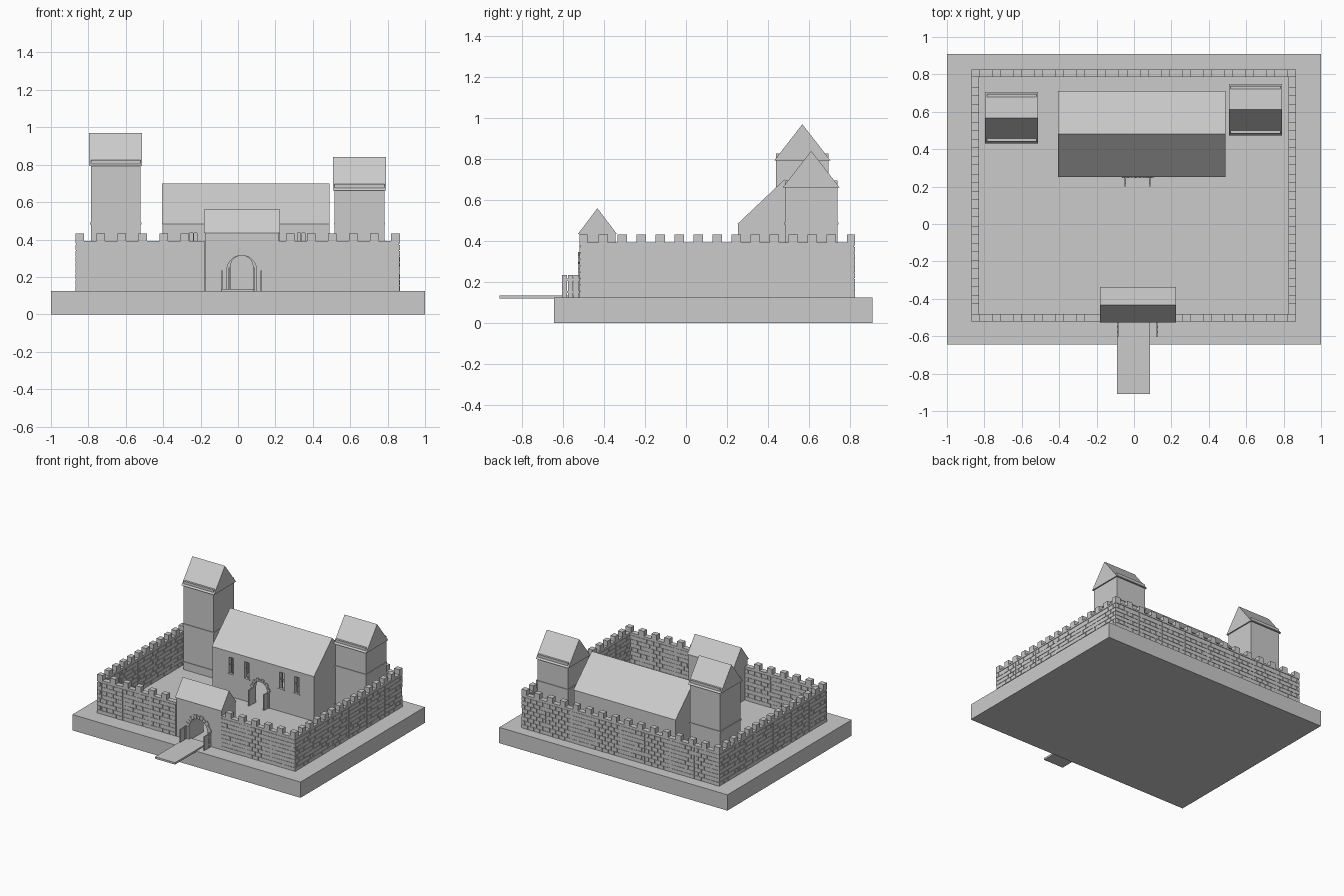
import bpy, math, random

if "Cube" in bpy.data.objects:
    bpy.data.objects.remove(bpy.data.objects["Cube"])
random.seed(4)

stone = bpy.data.materials.new("grey_stone")
stone.diffuse_color = (0.6, 0.6, 0.6, 1)
stone.use_nodes = True
stone.node_tree.nodes["Principled BSDF"].inputs["Base Color"].default_value = stone.diffuse_color


def mesh(name, verts, faces):
    me = bpy.data.meshes.new(name)
    me.from_pydata(verts, [], faces)
    me.materials.append(stone)
    ob = bpy.data.objects.new(name, me)
    bpy.context.collection.objects.link(ob)
    return ob


def boxes(name, items):
    """One object from boxes (x0, x1, y0, y1, z0, z1)."""
    verts, faces = [], []
    quads = [(0, 1, 3, 2), (4, 6, 7, 5), (0, 4, 5, 1), (2, 3, 7, 6), (0, 2, 6, 4), (1, 5, 7, 3)]
    for b in items:
        n = len(verts)
        verts += [(b[i], b[2 + j], b[4 + k]) for i in (0, 1) for j in (0, 1) for k in (0, 1)]
        faces += [tuple(n + q for q in f) for f in quads]
    return mesh(name, verts, faces)


def prisms(name, profiles, axis, a, b):
    """Extrude profiles: (y, z) along x, or (x, z) along y."""
    verts, faces = [], []
    for pts in profiles:
        n, m = len(verts), len(pts)
        for t in (a, b):
            verts += [(t, p, q) if axis == 'x' else (p, t, q) for p, q in pts]
        faces += [tuple(range(n, n + m)), tuple(range(n + 2 * m - 1, n + m - 1, -1))]
        faces += [(n + i, n + m + i, n + m + (i + 1) % m, n + (i + 1) % m) for i in range(m)]
    ob = mesh(name, verts, faces)
    import bmesh
    bm = bmesh.new()
    bm.from_mesh(ob.data)
    bmesh.ops.recalc_face_normals(bm, faces=bm.faces[:])
    bm.to_mesh(ob.data)
    bm.free()
    return ob


def gable_roof(name, x0, x1, y0, y1, z0, z1):
    return prisms(name, [[(y0, z0), (y1, z0), ((y0 + y1) / 2, z1)]], 'x', x0, x1)


def cut(ob, cutter):
    cutter.hide_render = True
    cutter.display_type = 'WIRE'
    mod = ob.modifiers.new("opening", 'BOOLEAN')
    mod.operation, mod.solver, mod.object = 'DIFFERENCE', 'EXACT', cutter


def arch_profile(cx, r, z0, spring):
    arc = [(cx + r * math.cos(math.pi * i / 12), spring + r * math.sin(math.pi * i / 12)) for i in range(13)]
    return [(cx + r, z0)] + arc + [(cx - r, z0)]


def arch_trim(name, cx, r, R, spring, y0, y1):
    """Ring of wedge stones, alternately long and short, with side posts."""
    def pt(rad, a):
        return (cx + rad * math.cos(a), spring + rad * math.sin(a))
    stones = []
    for i in range(11):
        a, b = math.pi * i / 11 + 0.015, math.pi * (i + 1) / 11 - 0.015
        q = R if i % 2 == 0 else R - 0.008
        stones.append([pt(r, a), pt(q, a), pt(q, b), pt(r, b)])
    for s in (-1, 1):
        u, v = cx + s * r, cx + s * (r + 0.018)
        stones.append([(u, G), (v, G), (v, spring), (u, spring)])
    prisms(name, stones, 'y', y0, y1)


def open_doors(name, xs, y0, y1, z1):
    n, items = 3, []
    w = (y1 - y0) / n
    for x in xs:
        items += [(x - .004, x + .004, y0 + i * w, y0 + (i + 1) * w - .003, G, z1) for i in range(n)]
        items += [(x - .003, x + .003, y0, y1, z, z + .012) for z in (G + .02, z1 - .03)]
    boxes(name, items)


G = 0.125          # courtyard level
X0, X1, Y0, Y1 = -0.87, 0.865, -0.52, 0.825
T, D = 0.04, 0.004  # wall thickness, brick relief
GX0, GX1 = -0.18, 0.22

# base and bridge
boxes("base", [(-1, 1, -0.645, 0.91, 0, G)])
boxes("bridge", [(-0.09, 0.085, -0.91, -0.5, 0.12, 0.135)])

# curtain walls: core and cap
runs = [('x', X0, GX0, Y0), ('x', GX1, X1, Y0), ('x', X0, X1, Y1 - T),
        ('y', Y0, Y1, X0), ('y', Y0, Y1, X1 - T)]


def oriented(ax, a, b, c, d, z0, z1):
    return (a, b, c, d, z0, z1) if ax == 'x' else (c, d, a, b, z0, z1)


core, cap = [], []
for ax, a, b, c in runs:
    e = 0 if ax == 'x' and c == Y0 else D
    a2, b2 = (a + D if a in (X0, Y0) else a), (b - D if b in (X1, Y1) else b)
    core.append(oriented(ax, a2, b2, c + D, c + T - D, G, 0.38))
    cap.append(oriented(ax, a, b, c, c + T, 0.379, 0.392))
boxes("wall_core", core)
boxes("wall_cap", cap)

# brick facing, split into panels by upright seams
bricks, rows = [], 8
h = (0.374 - G) / rows
for ax, a, b, c in runs:
    panels = max(3, round((b - a) / 0.23))
    w = (b - a) / panels
    for p in range(panels):
        lo, hi = a + p * w + .004 * (p > 0), a + (p + 1) * w - .004 * (p < panels - 1)
        n = max(2, round((hi - lo) / 0.055))
        s = (hi - lo) / n
        for r in range(rows):
            marks = [lo + s * i for i in range(n + 1)]
            if r % 2:
                marks = [lo] + [lo + s * (i + .5) for i in range(n)] + [hi]
            for u, v in zip(marks, marks[1:]):
                z = G + r * h
                g = random.uniform(0, .0015)
                bricks.append(oriented(ax, u, v - .003, c + g, c + D + .002, z, z + h - .003))
                bricks.append(oriented(ax, u, v - .003, c + T - D - .002, c + T - g, z, z + h - .003))
boxes("wall_bricks", bricks)

# battlements
merlons, m = [], 0.046
for i in range(16):
    x = X0 + i * (X1 - X0 - m) / 15
    for y in (Y0, Y1 - T):
        if y == Y0 and x + m > GX0 and x < GX1:
            continue
        merlons.append((x, x + m, y, y + T, 0.39, 0.432))
for i in range(1, 14):
    y = Y0 + i * (Y1 - Y0 - m) / 14
    merlons += [(x, x + T, y, y + m, 0.39, 0.432) for x in (X0, X1 - T)]
boxes("battlements", merlons)

# gatehouse with arched passage and open doors
gate = boxes("gatehouse", [(GX0 + .003, GX1, Y0, -0.345, G - .01, 0.436)])
cut(gate, prisms("gate_cutter", [arch_profile(0.02, 0.08, G, 0.235)], 'y', -0.6, -0.3))
gable_roof("gatehouse_roof", -0.182, 0.225, -0.527, -0.338, 0.435, 0.56)
arch_trim("gate_arch", 0.02, 0.08, 0.112, 0.235, Y0 - .006, Y0 + .01)
open_doors("gate_doors", (-0.086, 0.125), -0.605, Y0, 0.235)

# great hall, hollow, with arched doorway and four windows
HX0, HX1, HY0, HY1 = -0.403, 0.488, 0.255, 0.705
hall = boxes("hall", [(HX0, HX1, HY0, HY1, G - .01, 0.485)])
cut(hall, boxes("hall_hollow_cutter", [(HX0 + .03, HX1 - .03, HY0 + .03, HY1 - .03, G, 0.47)]))
cut(hall, prisms("hall_door_cutter", [arch_profile(0.02, 0.06, G, 0.255)], 'y', 0.2, 0.32))
wins = (-0.238, -0.1, 0.203, 0.338)
cut(hall, boxes("hall_window_cutter", [(x - .02, x + .02, 0.2, 0.32, 0.305, 0.435) for x in wins]))
gable_roof("hall_roof", -0.405, 0.49, 0.25, 0.71, 0.482, 0.70)
arch_trim("hall_arch", 0.02, 0.06, 0.085, 0.255, HY0 - .008, HY0 + .01)
open_doors("hall_doors", (-0.047, 0.085), 0.2, HY0, 0.25)
boxes("window_bars", [b for x in wins for b in (
    (x - .003, x + .003, HY0 + .008, HY0 + .014, 0.304, 0.436),
    (x - .021, x + .021, HY0 + .008, HY0 + .014, 0.375, 0.381),
    (x - .026, x + .026, HY0 - .005, HY0 + .005, 0.297, 0.306))])


# towers: body tops poke slightly through the roof slopes
def tower(name, x0, y0, eave):
    x1, y1, e = x0 + 0.285, y0 + 0.276, 0.01
    boxes(name, [(x0 + e, x1 - e, y0 + e, y1 - e, G, eave + 0.034)])
    boxes(name + "_ledges", [(x0 + .005, x1 - .005, y0 + .005, y1 - .005, z, z + .01) for z in (0.18, 0.48)])
    gable_roof(name + "_roof", x0, x1, y0, y1, eave, eave + 0.178)


tower("tall_tower", -0.797, 0.43, 0.792)
tower("short_tower", 0.507, 0.473, 0.662)
